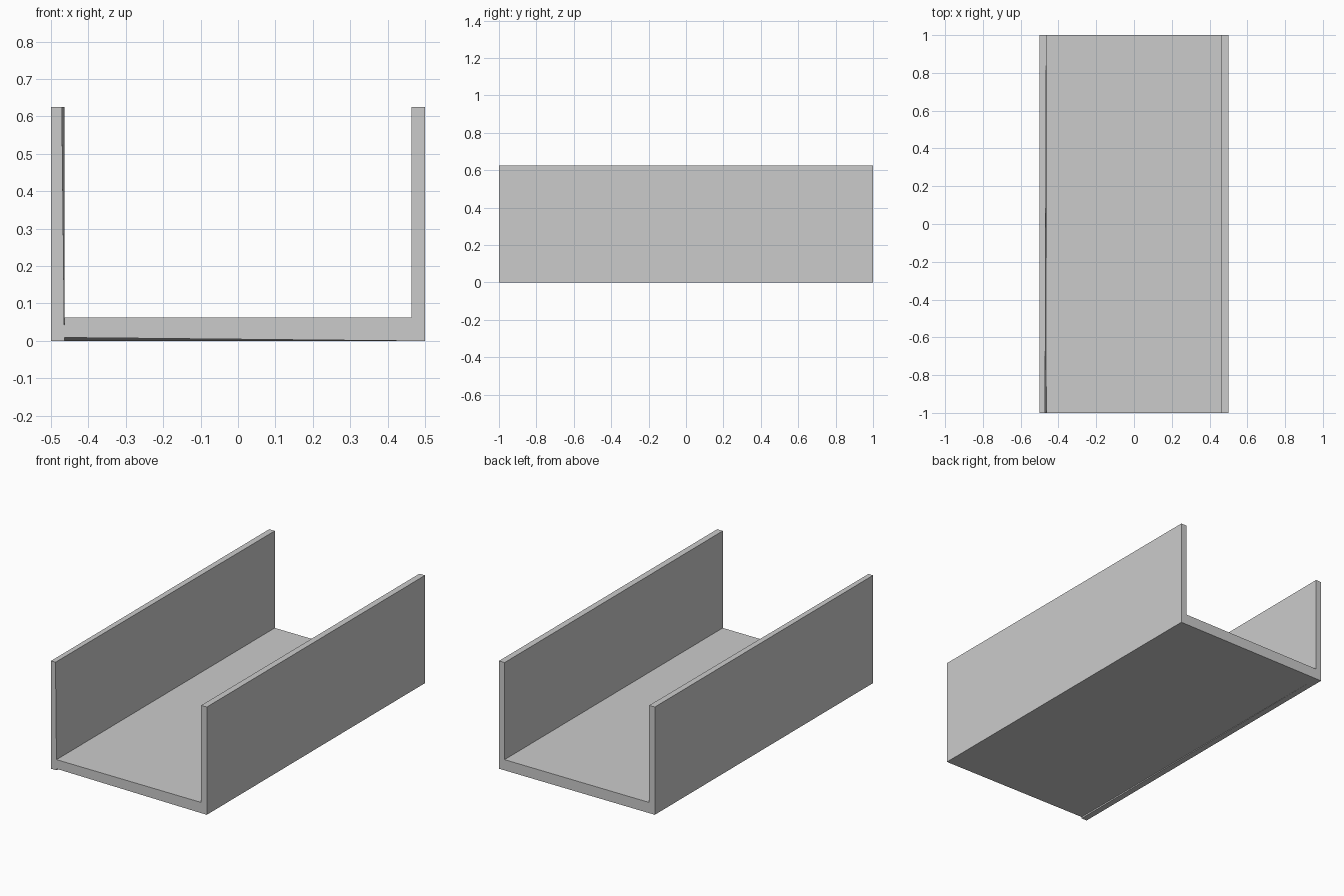
import bpy
import bmesh

if "Cube" in bpy.data.objects:
    bpy.data.objects.remove(bpy.data.objects["Cube"])


def extruded_panel(name, front, back):
    """Solid panel lofted from a front (y=-1) to a back (y=1) XZ outline."""
    bm = bmesh.new()
    a = [bm.verts.new((x, -1, z)) for x, z in front]
    b = [bm.verts.new((x, 1, z)) for x, z in back]
    bm.faces.new(a)
    bm.faces.new(b[::-1])
    n = len(a)
    for i in range(n):
        j = (i + 1) % n
        bm.faces.new((a[i], b[i], b[j], a[j]))
    bmesh.ops.recalc_face_normals(bm, faces=bm.faces)
    mesh = bpy.data.meshes.new(name)
    bm.to_mesh(mesh)
    bm.free()
    obj = bpy.data.objects.new(name, mesh)
    bpy.context.collection.objects.link(obj)
    return obj


def rect(x0, x1, z0, z1):
    return [(x0, z0), (x1, z0), (x1, z1), (x0, z1)]


T = 0.036   # wall thickness
F = 0.062   # floor thickness
H = 0.625   # wall height

# Floor, its front left underside corner slightly raised
floor_back = rect(-0.5 + T, 0.5 - T, 0, F)
floor_front = [(-0.5 + T, 0.009)] + floor_back[1:]
extruded_panel("floor", floor_front, floor_back)

# Left wall, slightly thinner at the top front
left_back = rect(-0.5, -0.5 + T, 0, H)
left_front = left_back[:2] + [(-0.471, H), (-0.5, H)]
extruded_panel("left_wall", left_front, left_back)

# Right wall
right = rect(0.5 - T, 0.5, 0, H)
extruded_panel("right_wall", right, right)
